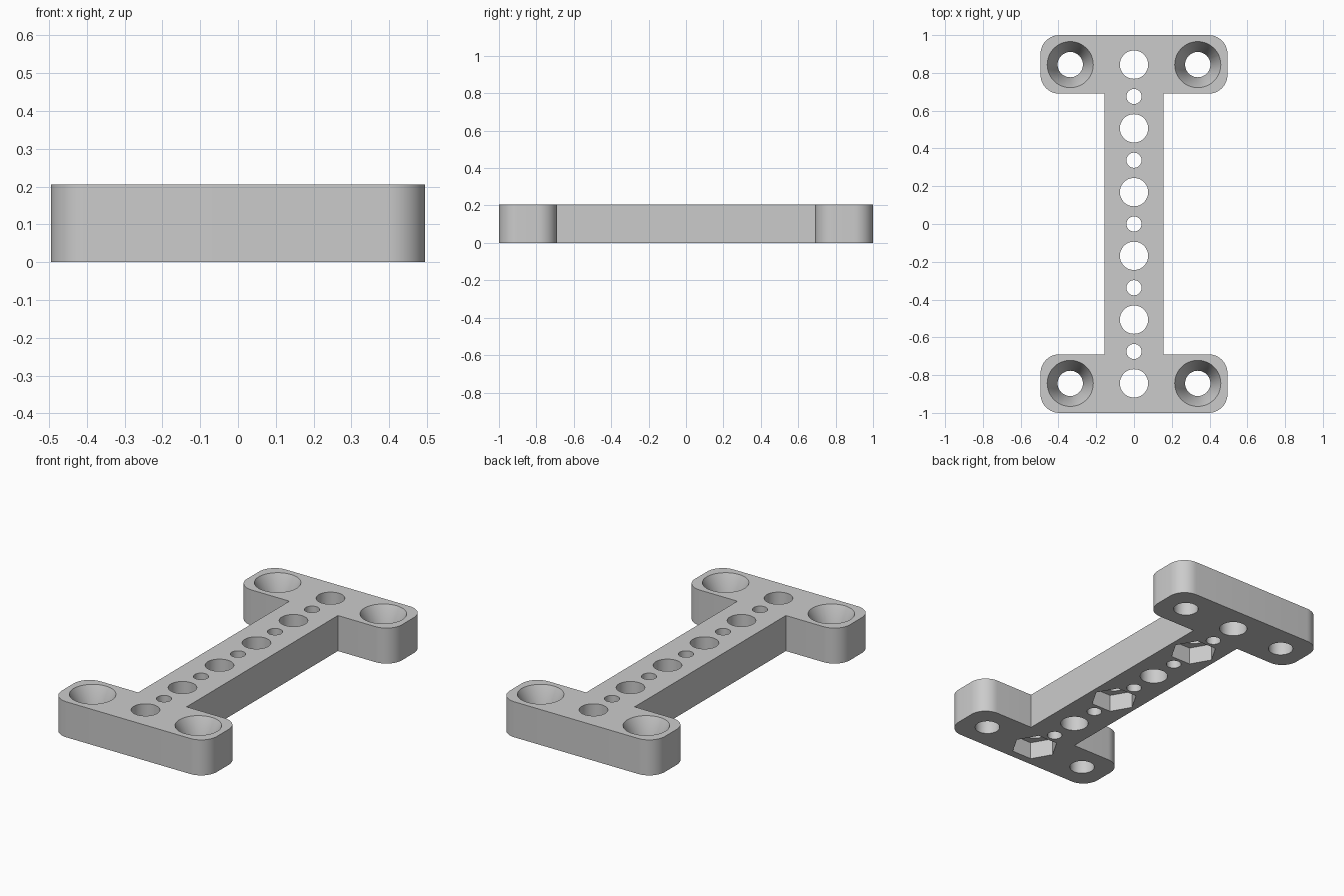
import bpy, bmesh
from math import cos, sin, pi, radians

cube = bpy.data.objects.get("Cube")
if cube:
    bpy.data.objects.remove(cube, do_unlink=True)

THICK = 0.205
HALF_W, HALF_L = 0.495, 1.0
BAR, INNER, CORNER = 0.155, 0.69, 0.1
PITCH = 0.3375

grey = bpy.data.materials.new("light grey")
grey.use_nodes = True
colour = (0.6, 0.6, 0.6, 1)
grey.diffuse_color = colour
grey.node_tree.nodes["Principled BSDF"].inputs["Base Color"].default_value = colour


def make_object(name, bm):
    bmesh.ops.recalc_face_normals(bm, faces=bm.faces)
    mesh = bpy.data.meshes.new(name)
    bm.to_mesh(mesh)
    bm.free()
    mesh.materials.append(grey)
    ob = bpy.data.objects.new(name, mesh)
    bpy.context.collection.objects.link(ob)
    return ob


def prism(name, rings):
    """Closed solid from matching rings of 3D points, bottom to top."""
    bm = bmesh.new()
    loops = [[bm.verts.new(p) for p in ring] for ring in rings]
    for low, high in zip(loops, loops[1:]):
        for i in range(len(low)):
            j = (i + 1) % len(low)
            bm.faces.new((low[i], low[j], high[j], high[i]))
    bm.faces.new(loops[0][::-1])
    bm.faces.new(loops[-1])
    return make_object(name, bm)


def circle(x, y, z, r, n=48):
    return [(x + r * cos(2 * pi * i / n), y + r * sin(2 * pi * i / n), z) for i in range(n)]


def arc(cx, cy, start, steps=12):
    return [(cx + CORNER * cos(start + pi / 2 * i / steps),
             cy + CORNER * sin(start + pi / 2 * i / steps)) for i in range(steps + 1)]


# I-shaped outline: one quarter, mirrored round
cx = HALF_W - CORNER
quarter = [(BAR, INNER)]
quarter += arc(cx, INNER + CORNER, -pi / 2)
quarter += arc(cx, HALF_L - CORNER, 0)
right_top = quarter
left_top = [(-x, y) for x, y in quarter[::-1]]
left_bottom = [(-x, -y) for x, y in quarter]
right_bottom = [(x, -y) for x, y in quarter[::-1]]
outline = right_top + left_top + left_bottom + right_bottom
plate = prism("mounting_plate", [[(x, y, z) for x, y in outline] for z in (0, THICK)])

# Cutters
LOW, HIGH = -0.05, THICK + 0.05
cutters = []
for i in range(11):
    # Alternating large and small holes along the bar
    y = (i - 5) * PITCH / 2
    r = 0.04 if i % 2 else 0.075
    cutters.append(prism("hole_cutter", [circle(0, y, LOW, r), circle(0, y, HIGH, r)]))
    # Hexagonal nut pocket under every other large hole
    if i % 4 == 0 and i < 10:
        cutters.append(prism("nut_cutter", [circle(0, y, LOW, 0.127, 6), circle(0, y, 0.1, 0.127, 6)]))

# Countersunk screw holes at the four corners
for sx in (-1, 1):
    for sy in (-1, 1):
        x, y = sx * PITCH, sy * PITCH * 2.5
        levels = ((LOW, 0.067), (THICK - 0.12, 0.067), (THICK, 0.122), (HIGH, 0.122))
        cutters.append(prism("screw_cutter", [circle(x, y, z, r) for z, r in levels]))

for cutter in cutters:
    cutter.hide_render = True
    mod = plate.modifiers.new("cut", "BOOLEAN")
    mod.operation = "DIFFERENCE"
    mod.solver = "EXACT"
    mod.object = cutter

# Bake the cuts and drop the cutters
bpy.context.view_layer.update()
depsgraph = bpy.context.evaluated_depsgraph_get()
baked = bpy.data.meshes.new_from_object(plate.evaluated_get(depsgraph))
plate.modifiers.clear()
plate.data = baked
for cutter in cutters:
    bpy.data.objects.remove(cutter, do_unlink=True)

bpy.ops.object.select_all(action="DESELECT")
plate.select_set(True)
bpy.context.view_layer.objects.active = plate
bpy.ops.object.shade_smooth_by_angle(angle=radians(30))
